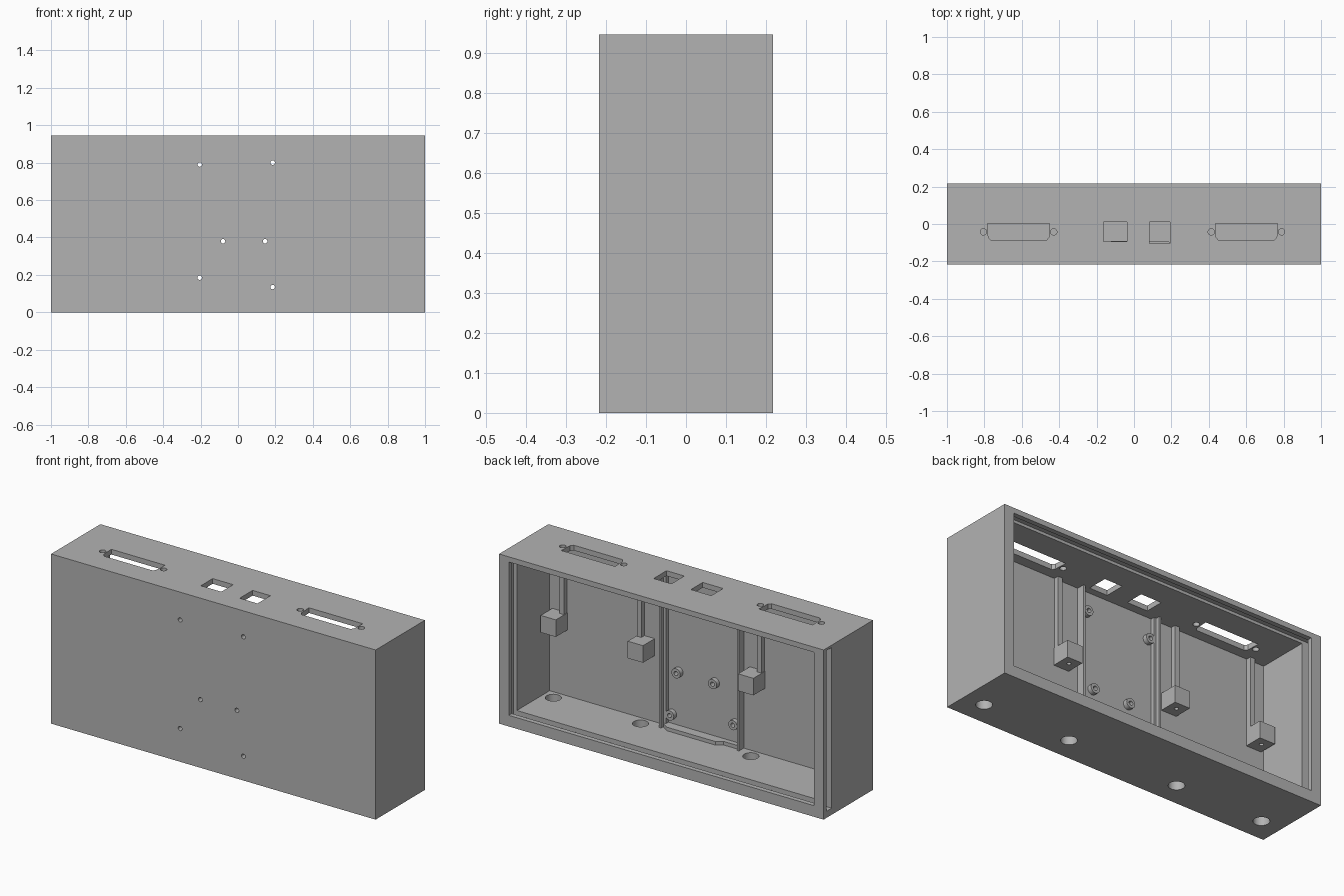
import bpy
from mathutils import Vector

if "Cube" in bpy.data.objects:
    bpy.data.objects.remove(bpy.data.objects["Cube"], do_unlink=True)

grey = bpy.data.materials.new("plain_grey")
grey.use_nodes = True
COLOUR = (0.45, 0.45, 0.45, 1)
grey.diffuse_color = COLOUR
grey.node_tree.nodes["Principled BSDF"].inputs["Base Color"].default_value = COLOUR

# overall sizes
W, D, H = 1.0, 0.217, 0.945        # half width, half depth, height
IN_X, FLOOR, CEIL = 0.94, 0.062, 0.916
WALL_Y = -0.143                    # inner face of the front panel


def finish(name, verts, faces):
    mesh = bpy.data.meshes.new(name)
    mesh.from_pydata(verts, [], faces)
    mesh.materials.append(grey)
    obj = bpy.data.objects.new(name, mesh)
    bpy.context.collection.objects.link(obj)
    return obj


def prism(name, outline, z0, z1):
    """Extrude a counter-clockwise xy outline from z0 to z1."""
    n = len(outline)
    verts = [(x, y, z) for z in (z0, z1) for x, y in outline]
    faces = [list(range(n))[::-1], list(range(n, 2 * n))]
    faces += [(i, (i + 1) % n, n + (i + 1) % n, n + i) for i in range(n)]
    return finish(name, verts, faces)


def box(name, x0, x1, y0, y1, z0, z1):
    return prism(name, [(x0, y0), (x1, y0), (x1, y1), (x0, y1)], z0, z1)


def rod(name, start, end, radius, sides=24):
    a, b = Vector(start), Vector(end)
    turn = (b - a).to_track_quat("Z", "Y")
    bpy.ops.mesh.primitive_cylinder_add(
        vertices=sides, radius=radius, depth=(b - a).length,
        location=(a + b) / 2, rotation=turn.to_euler())
    obj = bpy.context.object
    obj.name = obj.data.name = name
    obj.data.materials.append(grey)
    return obj


def cut(target, cutter):
    """Subtract the cutter from the target, then discard it."""
    cutter.hide_render = True
    mod = target.modifiers.new("cut", "BOOLEAN")
    mod.operation, mod.solver, mod.object = "DIFFERENCE", "EXACT", cutter
    bpy.ops.object.select_all(action="DESELECT")
    bpy.context.view_layer.objects.active = target
    target.select_set(True)
    bpy.ops.object.modifier_apply(modifier=mod.name)
    bpy.data.objects.remove(cutter, do_unlink=True)


def smooth(obj):
    bpy.ops.object.select_all(action="DESELECT")
    bpy.context.view_layer.objects.active = obj
    obj.select_set(True)
    bpy.ops.object.shade_smooth_by_angle()


# case: open at the back, with a lid groove that runs out through the right wall
case = box("case", -W, W, -D, D, 0, H)
cut(case, box("cavity", -IN_X, IN_X, WALL_Y, D + 0.1, FLOOR, CEIL))
cut(case, box("lid_groove", -W - 0.1, 0.96, 0.146, 0.19, 0.037, 0.932))

# connector openings in the top
for cx in (-0.617, 0.601):
    outline = [(cx - 0.15, -0.085), (cx + 0.15, -0.085), (cx + 0.162, -0.07),
               (cx + 0.166, 0.003), (cx - 0.166, 0.003), (cx - 0.162, -0.07)]
    cut(case, prism("wide_port", outline, 0.85, 1))
    for side in (-1, 1):
        x = cx + side * 0.188
        cut(case, rod("port_screw", (x, -0.042, 0.85), (x, -0.042, 1), 0.017))
cut(case, box("square_port", -0.163, -0.037, -0.094, 0.01, 0.85, 1))
cut(case, box("square_port", 0.083, 0.193, -0.104, 0.01, 0.85, 1))

# screw access holes in the floor, each with a block above it
POST_Y = -0.085
posts = [(side * x, side * shift) for side in (-1, 1)
         for x, shift in ((0.34, 0.03), (0.877, -0.03))]
for i, (x, shift) in enumerate(posts):
    cut(case, rod("floor_hole", (x, POST_Y, -0.1), (x, POST_Y, 0.1), 0.041, 32))
    block = box(f"mount_block_{i}", x - 0.047, x + 0.047,
                WALL_Y - 0.005, -0.04, 0.43, 0.525)
    cut(block, rod("pilot", (x, POST_Y, 0.4), (x, POST_Y, 0.49), 0.011, 16))
    rx = x + shift
    box(f"block_rib_{i}", rx - 0.014, rx + 0.014, WALL_Y - 0.005, -0.115, 0.52, CEIL + 0.005)

# board standoffs with holes through the front panel
for i, (x, z) in enumerate([(-0.205, 0.79), (0.185, 0.80), (-0.08, 0.38),
                            (0.145, 0.38), (-0.205, 0.185), (0.185, 0.135)]):
    standoff = rod(f"standoff_{i}", (x, WALL_Y - 0.005, z), (x, -0.118, z), 0.027)
    for part in (case, standoff):
        cut(part, rod("screw_hole", (x, -0.3, z), (x, 0, z), 0.012))
    smooth(standoff)
smooth(case)

# stepped rails beside the board
for name, x, side in (("left_rail", 0.221, 1), ("right_rail", -0.241, -1)):
    a, b = sorted((x + side * 0.002, x + side * 0.015))
    box(name, a, b, WALL_Y - 0.005, -0.1, FLOOR - 0.005, CEIL + 0.005)
    a, b = sorted((x - side * 0.012, x + side * 0.004))
    box(name + "_step", a, b, WALL_Y - 0.005, -0.122, FLOOR - 0.005, CEIL + 0.005)

# low board ledge on the floor, stepped back near its right end
ledge = [(-0.24, WALL_Y - 0.005), (0.22, WALL_Y - 0.005), (0.22, -0.115),
         (0.18, -0.09), (-0.12, -0.09), (-0.15, -0.115), (-0.24, -0.115)]
prism("board_ledge", ledge, FLOOR - 0.005, 0.082)
